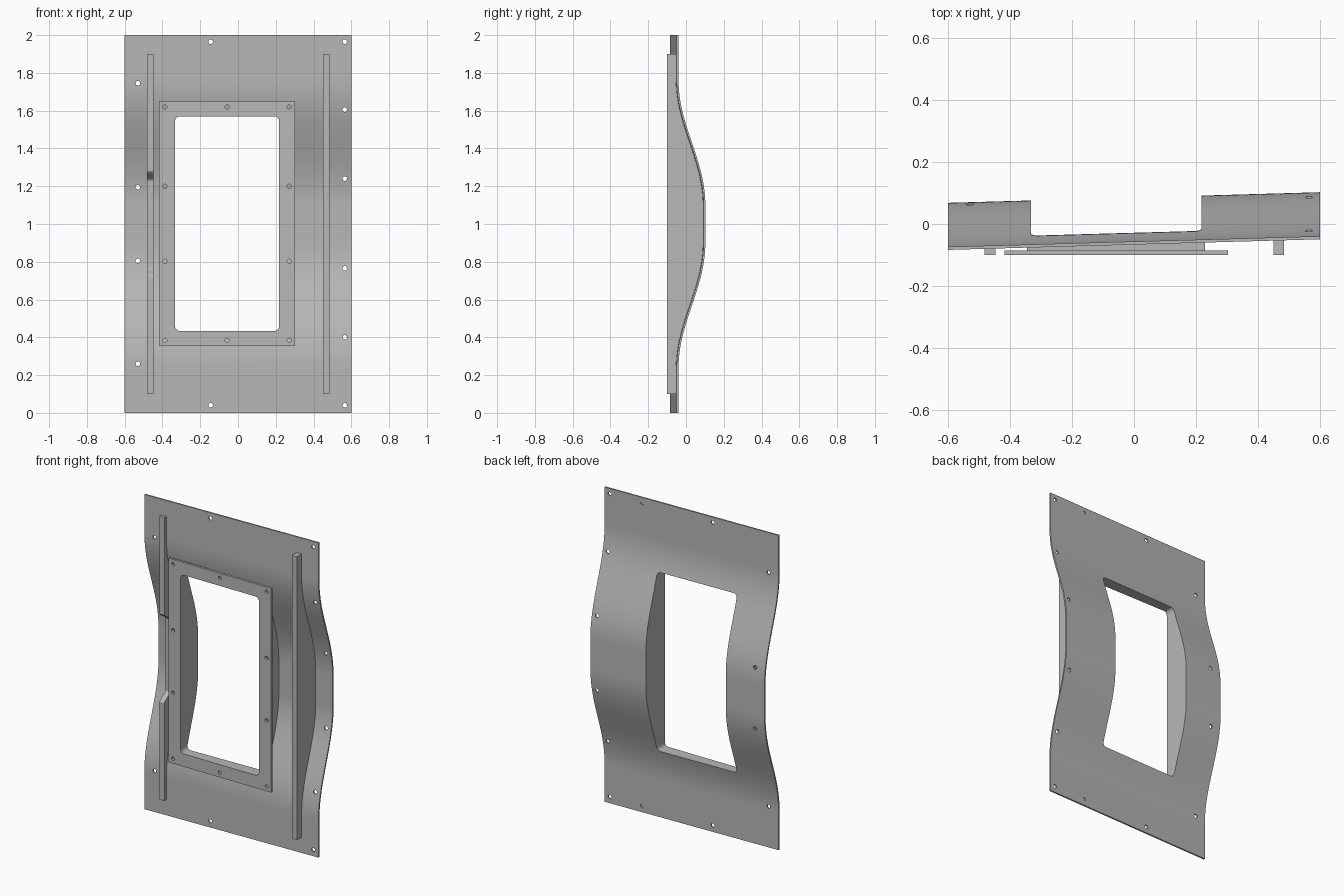
import bpy, bmesh, math

cube = bpy.data.objects.get("Cube")
if cube:
    bpy.data.objects.remove(cube, do_unlink=True)

grey = bpy.data.materials.new("plain grey")
grey.use_nodes = True
GREY = (0.48, 0.48, 0.48, 1)
grey.diffuse_color = GREY
for node in grey.node_tree.nodes:
    if node.type == 'BSDF_PRINCIPLED':
        node.inputs["Base Color"].default_value = GREY

THICK = 0.01
FRONT = -0.1


def panel_front(x, z):
    """Front surface of the slightly skewed panel, bulging back at mid height."""
    t = min(max((abs(z - 1) - 0.1) / 0.66, 0), 1)
    return -0.0665 + 0.0285 * x + 0.071 * (1 + math.cos(math.pi * t))


def panel_back(x, z):
    return panel_front(x, z) + THICK


def panel_middle(x, z):
    return panel_front(x, z) + THICK / 2


def flat(y):
    return lambda x, z: y


def make_object(name, bm):
    bmesh.ops.recalc_face_normals(bm, faces=bm.faces)
    mesh = bpy.data.meshes.new(name)
    bm.to_mesh(mesh)
    bm.free()
    mesh.materials.append(grey)
    obj = bpy.data.objects.new(name, mesh)
    bpy.context.collection.objects.link(obj)
    return obj


def slab(name, x0, x1, z0, z1, front, back, steps=1):
    """Solid between two surfaces, stacked in rings along z."""
    bm = bmesh.new()
    rings = []
    for i in range(steps + 1):
        z = z0 + (z1 - z0) * i / steps
        corners = ((x0, front), (x1, front), (x1, back), (x0, back))
        rings.append([bm.verts.new((x, f(x, z), z)) for x, f in corners])
    for low, high in zip(rings, rings[1:]):
        for k in range(4):
            n = (k + 1) % 4
            bm.faces.new((low[k], low[n], high[n], high[k]))
    bm.faces.new(rings[0])
    bm.faces.new(rings[-1])
    return make_object(name, bm)


def add_prism(bm, outline, y0, y1):
    """Extrude an x-z outline along y."""
    face = bm.faces.new([bm.verts.new((x, y0, z)) for x, z in outline])
    new = bmesh.ops.extrude_face_region(bm, geom=[face])["geom"]
    verts = [v for v in new if isinstance(v, bmesh.types.BMVert)]
    bmesh.ops.translate(bm, verts=verts, vec=(0, y1 - y0, 0))


def circle(cx, cz, r, start=0, turn=2 * math.pi, count=16):
    return [(cx + r * math.cos(start + turn * i / count),
             cz + r * math.sin(start + turn * i / count)) for i in range(count)]


def cut(target, outlines):
    """Subtract prisms given as (outline, y0, y1)."""
    bm = bmesh.new()
    for outline, y0, y1 in outlines:
        add_prism(bm, outline, y0, y1)
    cutter = make_object("cutter", bm)
    cutter.hide_render = True
    mod = target.modifiers.new("cut", 'BOOLEAN')
    mod.operation = 'DIFFERENCE'
    mod.solver = 'EXACT'
    mod.object = cutter
    bpy.context.view_layer.objects.active = target
    bpy.ops.object.modifier_apply(modifier=mod.name)
    bpy.data.objects.remove(cutter, do_unlink=True)


# Window opening with rounded corners
X0, X1, Z0, Z1, R = -0.333, 0.218, 0.434, 1.57, 0.025
window = []
for q, (cx, cz) in enumerate(((X1 - R, Z1 - R), (X0 + R, Z1 - R),
                              (X0 + R, Z0 + R), (X1 - R, Z0 + R))):
    window += circle(cx, cz, R, q * math.pi / 2, math.pi / 2, 6)
    end = (q + 1) * math.pi / 2
    window.append((cx + R * math.cos(end), cz + R * math.sin(end)))
opening = (window, -0.3, 0.3)

# Curved panel with fixing holes round its edge
panel = slab("curved_panel", -0.6, 0.6, 0, 2, panel_front, panel_back, 100)
holes = [(-0.53, z) for z in (0.26, 0.805, 1.195, 1.745)]
holes += [(0.565, z) for z in (0.04, 0.4, 0.765, 1.24, 1.605, 1.965)]
holes += [(-0.145, z) for z in (0.04, 1.965)]
cuts = [(circle(x, z, 0.012), -0.3, 0.3) for x, z in holes]
# Blind holes sunk from the back
cuts += [(circle(0.34, z, 0.012), panel_middle(0.34, z), 0.3) for z in (0.04, 1.965)]
cut(panel, [opening] + cuts)

# Window lining from the frame back to the panel
WALL = 0.012
lining = slab("window_lining", X0 - WALL, X1 + WALL, Z0 - WALL, Z1 + WALL,
              flat(-0.09), panel_middle, 60)
cut(lining, [opening])

# Flat front frame with screw holes
frame = slab("window_frame", -0.419, 0.303, 0.353, 1.65, flat(FRONT), flat(-0.085))
screws = [(x, z) for x in (-0.387, -0.058, 0.271) for z in (0.383, 1.62)]
screws += [(x, z) for x in (-0.387, 0.271) for z in (0.803, 1.2)]
cut(frame, [opening] + [(circle(x, z, 0.011), -0.3, 0) for x, z in screws])


# Upright ribs, the right one with a ramped notch
def notched_front(x, z):
    t = min(max((0.28 - abs(z - 1)) / 0.05, 0), 1)
    return FRONT + 0.06 * t * t * (3 - 2 * t)


left_rib = slab("left_rib", 0.45, 0.484, 0.1, 1.9, flat(FRONT), panel_middle, 90)
right_rib = slab("right_rib", -0.482, -0.448, 0.1, 1.9, notched_front, panel_middle, 180)

# Smooth shading with crisp edges
bpy.ops.object.select_all(action='DESELECT')
for obj in (panel, lining, frame, left_rib, right_rib):
    obj.select_set(True)
bpy.context.view_layer.objects.active = panel
bpy.ops.object.shade_smooth_by_angle(angle=math.radians(30))
